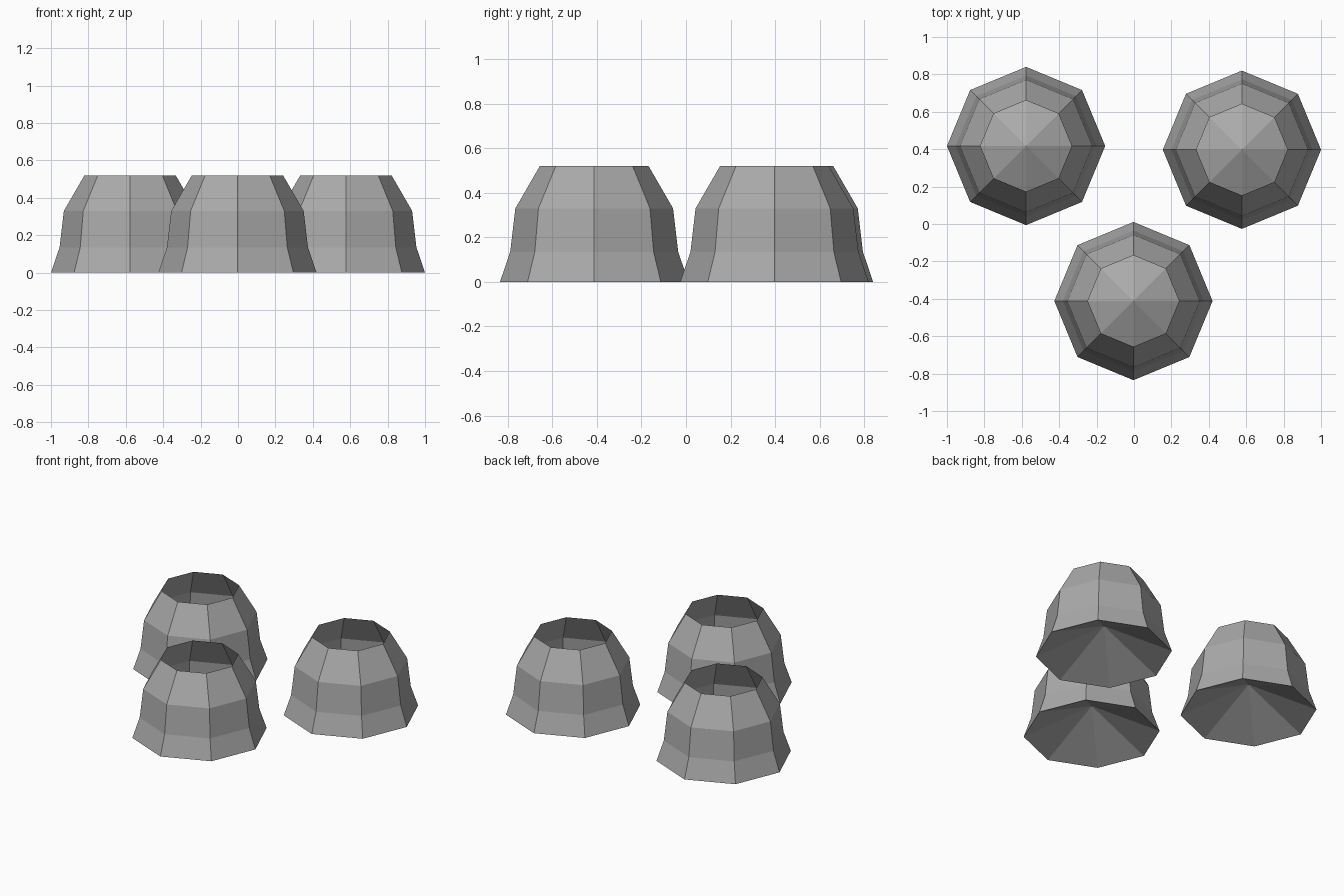
import bpy
import bmesh
from math import cos, sin, pi

cube = bpy.data.objects.get("Cube")
if cube:
    bpy.data.objects.remove(cube, do_unlink=True)

# Single plain grey
grey = bpy.data.materials.new("stone_grey")
grey.use_nodes = True
colour = (0.40, 0.40, 0.40, 1.0)
grey.diffuse_color = colour
grey.node_tree.nodes["Principled BSDF"].inputs["Base Color"].default_value = colour

SIDES = 8
PROFILE = [(0.423, 0.0), (0.377, 0.135), (0.354, 0.33), (0.244, 0.52)]
FLOOR_PEAK = 0.2


def make_pot(name, x, y):
    """Open-topped eight-sided shell with a floor raised to a point."""
    bm = bmesh.new()
    rings = [[bm.verts.new((r * cos(2 * pi * i / SIDES), r * sin(2 * pi * i / SIDES), z))
              for i in range(SIDES)] for r, z in PROFILE]
    peak = bm.verts.new((0, 0, FLOOR_PEAK))
    for i in range(SIDES):
        j = (i + 1) % SIDES
        # Wall bands
        for low, high in zip(rings, rings[1:]):
            bm.faces.new((low[i], low[j], high[j], high[i]))
        # Conical floor
        bm.faces.new((rings[0][j], rings[0][i], peak))
    mesh = bpy.data.meshes.new(name)
    bm.to_mesh(mesh)
    bm.free()
    mesh.materials.append(grey)
    pot = bpy.data.objects.new(name, mesh)
    pot.location = (x, y, 0)
    bpy.context.collection.objects.link(pot)


make_pot("back_right_pot", -0.577, 0.417)
make_pot("back_left_pot", 0.577, 0.397)
make_pot("front_pot", -0.003, -0.412)
